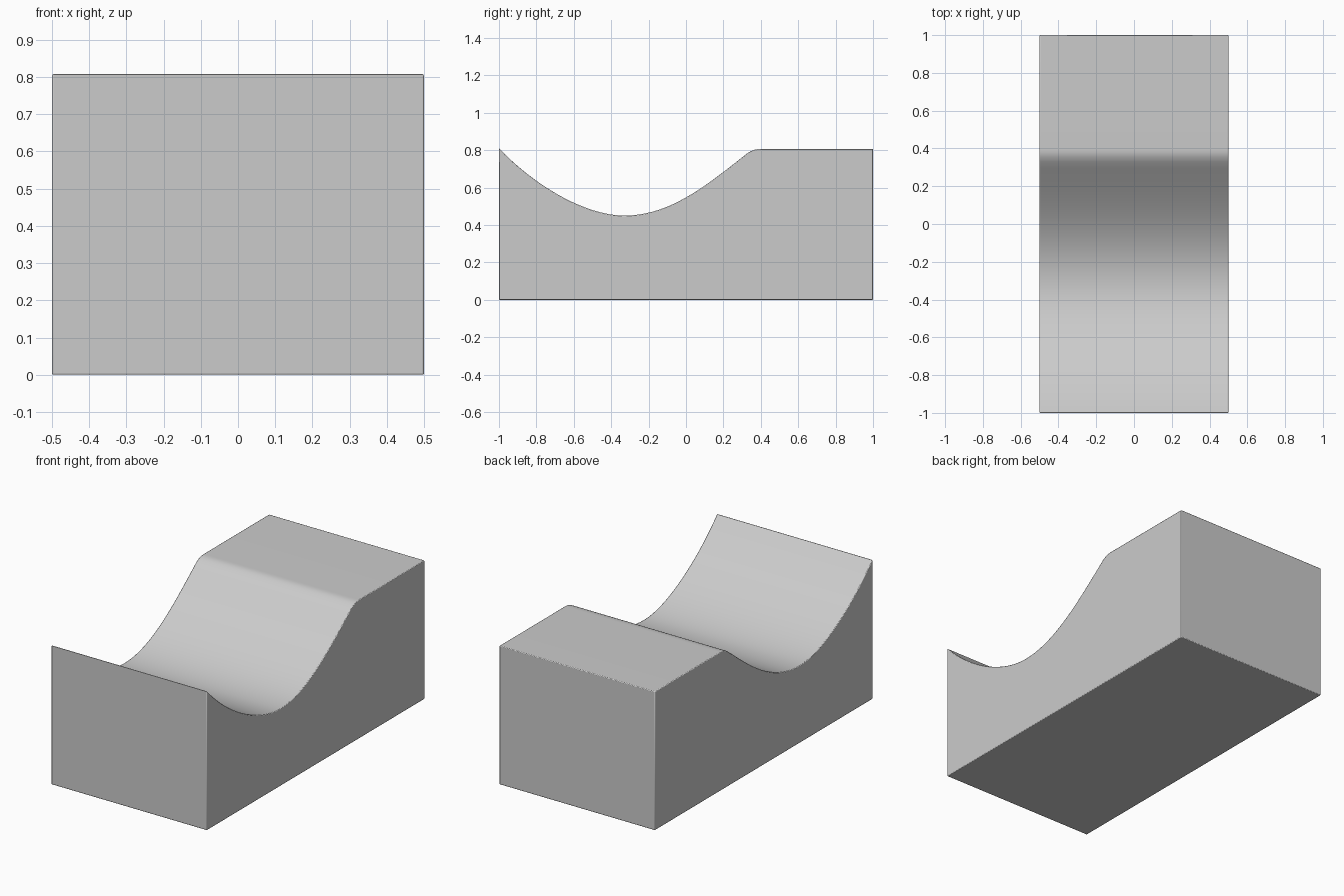
import bpy, bmesh
from mathutils import Vector
from mathutils.geometry import interpolate_bezier

if "Cube" in bpy.data.objects:
    bpy.data.objects.remove(bpy.data.objects["Cube"])

HALF_WIDTH = 0.5


def bezier(a, b, c, d, count):
    pts = interpolate_bezier(*(Vector((0, *p)) for p in (a, b, c, d)), count)
    return pts[:-1]


# Side profile: dipped curve, rounded crest, flat platform
profile = bezier((-1, 0.81), (-0.8, 0.60), (-0.53, 0.45), (-0.33, 0.45), 20)
profile += bezier((-0.33, 0.45), (-0.08, 0.45), (0.12, 0.62), (0.33, 0.785), 20)
profile += bezier((0.33, 0.785), (0.355, 0.80), (0.37, 0.806), (0.40, 0.806), 8)
profile += [Vector((0, *p)) for p in ((0.40, 0.806), (1, 0.806), (1, 0), (-1, 0))]

# Extrude the profile across the width
bm = bmesh.new()
side = bm.faces.new([bm.verts.new((-HALF_WIDTH, p.y, p.z)) for p in profile])
ext = bmesh.ops.extrude_face_region(bm, geom=[side], use_keep_orig=True)
moved = [v for v in ext["geom"] if isinstance(v, bmesh.types.BMVert)]
bmesh.ops.translate(bm, verts=moved, vec=(2 * HALF_WIDTH, 0, 0))
bmesh.ops.recalc_face_normals(bm, faces=bm.faces)
mesh = bpy.data.meshes.new("curved_ramp_block")
bm.to_mesh(mesh)
bm.free()
block = bpy.data.objects.new("curved_ramp_block", mesh)
bpy.context.collection.objects.link(block)

# Fine edge rounding
bevel = block.modifiers.new("edge_rounding", "BEVEL")
bevel.width = 0.004
bevel.segments = 2
bevel.limit_method = "ANGLE"
bevel.angle_limit = 0.7

# Smooth curve with crisp outer edges
bpy.context.view_layer.objects.active = block
block.select_set(True)
bpy.ops.object.shade_smooth_by_angle(angle=0.35)
